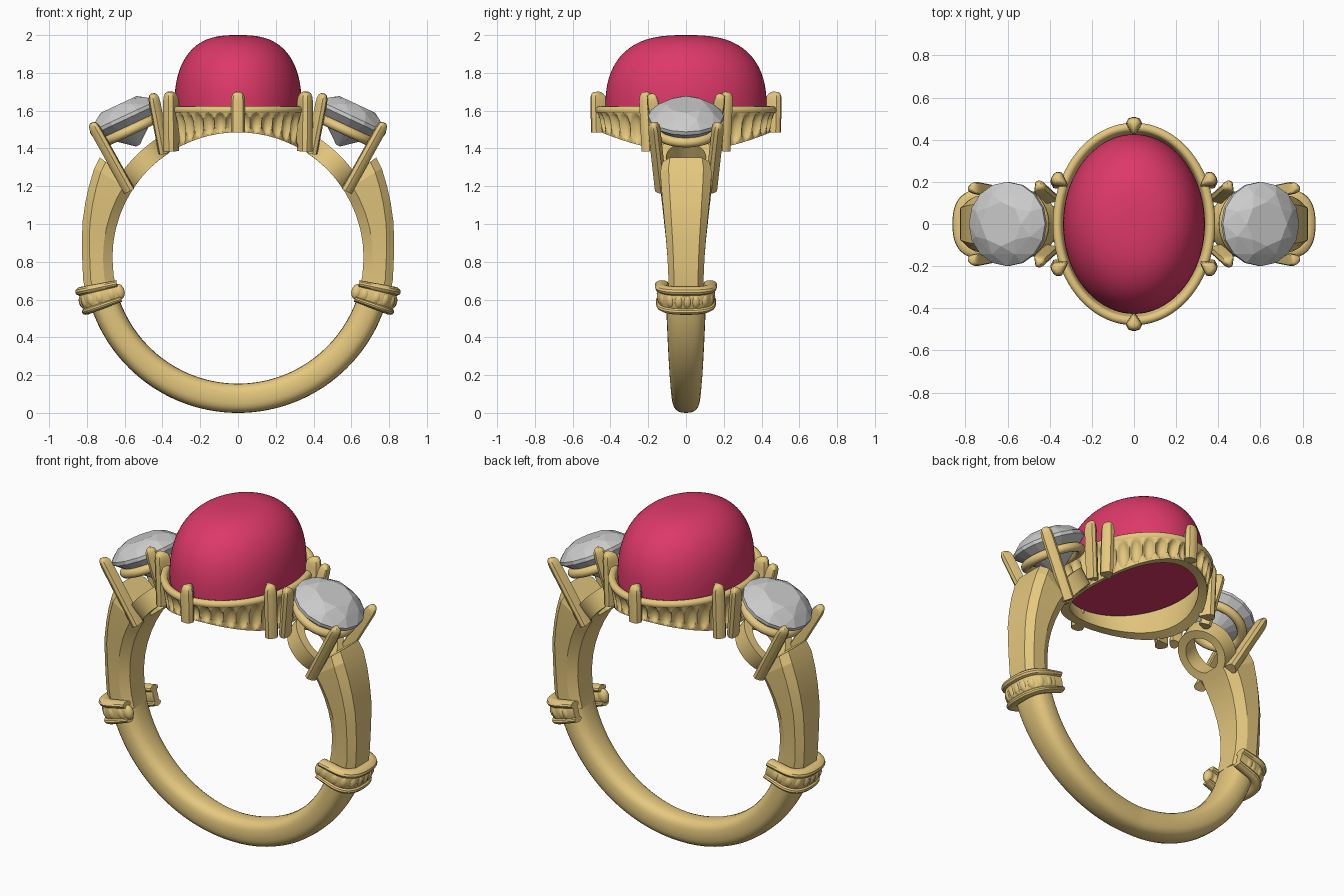
import bpy, bmesh
from math import sin, cos, pi, radians, sqrt, atan2
from mathutils import Vector, Matrix

if "Cube" in bpy.data.objects:
    bpy.data.objects.remove(bpy.data.objects["Cube"])

CZ, RI = 0.82, 0.665          # finger hole centre height and radius


def material(name, col):
    m = bpy.data.materials.new(name)
    m.diffuse_color = (*col, 1)
    m.use_nodes = True
    m.node_tree.nodes["Principled BSDF"].inputs["Base Color"].default_value = m.diffuse_color
    return m


GOLD = material("gold", (0.79, 0.58, 0.21))
RUBY = material("ruby", (0.72, 0.04, 0.14))


def finish(name, bm, mat=None, mirror="", smooth=35):
    bmesh.ops.recalc_face_normals(bm, faces=bm.faces)
    me = bpy.data.meshes.new(name)
    bm.to_mesh(me)
    bm.free()
    ob = bpy.data.objects.new(name, me)
    bpy.context.collection.objects.link(ob)
    if mat:
        me.materials.append(mat)
    if mirror:
        md = ob.modifiers.new("mirror", 'MIRROR')
        md.use_axis = ("X" in mirror, "Y" in mirror, False)
        md.use_mirror_merge = False
    if smooth:
        bpy.ops.object.select_all(action='DESELECT')
        bpy.context.view_layer.objects.active = ob
        ob.select_set(True)
        bpy.ops.object.shade_smooth_by_angle(angle=radians(smooth))
    return ob


def loft(bm, sections, cyclic=False):
    """Skin a list of closed sections; cap the ends unless cyclic."""
    rows = [[bm.verts.new(p) for p in s] for s in sections]
    n = len(rows[0])
    for a, b in zip(rows, rows[1:] + rows[:1] if cyclic else rows[1:]):
        for i in range(n):
            bm.faces.new((a[i], a[(i + 1) % n], b[(i + 1) % n], b[i]))
    if not cyclic:
        bm.faces.new(rows[0])
        bm.faces.new(rows[-1])


def polar(deg, r, y):
    """Point around the finger hole; 0 degrees = +x, 90 = up."""
    a = radians(deg)
    return Vector((r * cos(a), y, CZ + r * sin(a)))


def spow(v, e):
    return abs(v) ** e * (1 if v >= 0 else -1)


# Lower band: rounded section, slimmer at the bottom
secs = []
for i in range(65):
    d = -164 + 148 * i / 64
    w = 0.07 + 0.035 * min(1, abs(d + 90) / 70)
    ts = [2 * pi * k / 24 for k in range(24)]
    secs.append([polar(d, 0.7425 + 0.0775 * spow(sin(t), 0.75), w * spow(cos(t), 0.75)) for t in ts])
bm = bmesh.new()
loft(bm, secs)
finish("lower_band", bm, GOLD)

# Upper shanks: faceted, flaring upwards
bm = bmesh.new()
secs = []
for d, ro, w in ((-16, 0.83, 0.09), (-8, 0.828, 0.093), (0, 0.825, 0.098), (7, 0.832, 0.105),
                 (13, 0.845, 0.113), (20, 0.86, 0.122), (26, 0.877, 0.13), (32, 0.897, 0.136), (36, 0.905, 0.125)):
    f = w * 0.68
    secs.append([polar(d, r, y) for r, y in ((RI, -f), (RI + 0.05, -w), (ro - 0.04, -w), (ro, -f),
                                            (ro, f), (ro - 0.04, w), (RI + 0.05, w), (RI, f))])
loft(bm, secs)
finish("upper_shank", bm, GOLD, "X", 12)

# Beaded collars: U-shaped, open towards the finger
def collar_pt(t, d, off=0.0):
    return polar(d, 0.74 + (0.105 + off) * spow(sin(t), 0.75), (0.128 + off) * spow(cos(t), 0.75))


def collar_path(n):
    """Straight leg, curved front, straight leg as (radius, y) pairs."""
    pts = [(0.655 + 0.085 * i / 4, 0.128) for i in range(4)]
    arc = [(0.74 + 0.105 * spow(sin(pi * k / n), 0.75), 0.128 * spow(cos(pi * k / n), 0.75)) for k in range(n + 1)]
    return pts + arc + [(r, -y) for r, y in reversed(pts)]


def collar_tube(bm, deg, rad_w, rad_t):
    path = [Vector(p) for p in collar_path(32)]
    secs = []
    for i, p in enumerate(path):
        tan = path[min(i + 1, len(path) - 1)] - path[max(i - 1, 0)]
        nor = Vector((tan.y, -tan.x)).normalized()
        sec = []
        for k in range(12):
            q = p + nor * rad_w * cos(2 * pi * k / 12)
            sec.append(polar(deg + rad_t * sin(2 * pi * k / 12) / 0.0133, q.x, q.y))
        secs.append(sec)
    loft(bm, secs)


bm = bmesh.new()
collar_tube(bm, -15.5, 0.022, 0.06)
collar_tube(bm, -12, 0.036, 0.022)
collar_tube(bm, -19.3, 0.03, 0.018)
finish("collar_rims", bm, GOLD, "X")

bm = bmesh.new()
path = [Vector(p) for p in collar_path(160)]
dist, step = 0.0, 0.045
for a, b in zip(path, path[1:]):
    dist += (b - a).length
    if dist >= step:
        dist -= step
        m = (Matrix.Translation(polar(-15.8, b.x, b.y)) @ Matrix.Rotation(radians(15.8), 4, 'Y')
             @ Matrix.Diagonal((0.03, 0.027, 0.042, 1)))
        bmesh.ops.create_uvsphere(bm, u_segments=12, v_segments=8, radius=1, matrix=m)
finish("collar_beads", bm, GOLD, "X")

# Cabochon: oval dome with a flattened top and flat base
bm = bmesh.new()
prof = [(0.98, 1.57), (1.0, 1.6)]
prof += [(cos(a) ** 0.72, 1.62 + 0.38 * sin(a) ** 0.85) for a in [pi / 2 * k / 24 for k in range(24)]]
prof += [(0.06, 2.0)]
loft(bm, [[(0.337 * s * cos(2 * pi * k / 72), 0.427 * s * sin(2 * pi * k / 72), z) for k in range(72)] for s, z in prof])
finish("centre_cabochon", bm, RUBY)

# Gallery: oval wall with scooped ovals, underside following the finger hole
bm = bmesh.new()
secs = []
N = 432
for j in range(N):
    t = 2 * pi * j / N
    u = ((j % 12) - 6) / 5.6
    base = CZ + sqrt(RI ** 2 - (0.35 * cos(t)) ** 2)
    sec = []
    for k in range(15):                       # outer wall, bottom to top
        v = k / 14
        dip = 0.028 * max(0, 1 - u * u - ((v - 0.5) / 0.44) ** 2) ** 0.6
        off = 0.025 * v - dip
        sec.append(((0.352 + off) * cos(t), (0.447 + off) * sin(t), base + (1.595 - base) * v))
    for k in range(9):                        # rounded rim
        a = -pi / 4 + 1.25 * pi * k / 8
        off = 0.022 * cos(a)
        sec.append(((0.364 + off) * cos(t), (0.459 + off) * sin(t), 1.602 + 0.022 * sin(a)))
    sec.append((0.335 * cos(t), 0.425 * sin(t), 1.56))
    sec.append((0.305 * cos(t), 0.395 * sin(t), CZ + sqrt(RI ** 2 - (0.305 * cos(t)) ** 2)))
    secs.append(sec)
loft(bm, secs, True)
finish("gallery", bm, GOLD)


def prong(bm, base, top, inward, w, d):
    """Rod with a flat back and a blunt inward point, domed at the top."""
    base, top = Vector(base), Vector(top)
    ax = (top - base).normalized()
    inn = Vector(inward)
    inn = (inn - ax * inn.dot(ax)).normalized()
    side = ax.cross(inn)
    shape = ((-0.7, -0.45), (-0.25, -0.55), (0.25, -0.55), (0.7, -0.45), (1, -0.05), (0.85, 0.2), (0.12, 1),
             (-0.12, 1), (-0.85, 0.2), (-1, -0.05))
    L = (top - base).length
    secs = []
    for h, s in ((0, 1), (L - 0.05, 1), (L - 0.025, 0.9), (L - 0.008, 0.68), (L, 0.35)):
        secs.append([base + ax * h + side * x * w * s + inn * y * d * s for x, y in shape])
    loft(bm, secs)


# Six prongs of the centre stone
bm = bmesh.new()
prong(bm, (0.36, 0.2, 1.385), (0.362, 0.215, 1.70), (-0.9, -0.6, 0), 0.037, 0.055)
finish("centre_corner_prong", bm, GOLD, "XY", 40)
bm = bmesh.new()
prong(bm, (0, 0.472, 1.485), (0, 0.478, 1.70), (0, -1, 0), 0.038, 0.055)
finish("centre_end_prong", bm, GOLD, "Y", 40)

# Side stones: round brilliant cut, tilted outwards
TILT = Matrix.Translation((0.6, 0, 1.565)) @ Matrix.Rotation(radians(25), 4, 'Y')


def ring(n, r, z, rot=0.0):
    return [TILT @ Vector((r * cos(2 * pi * (k + rot) / n), r * sin(2 * pi * (k + rot) / n), z)) for k in range(n)]


bm = bmesh.new()
for pts in (ring(8, 0.105, 0.075), ring(8, 0.155, 0.05, 0.5), ring(16, 0.2, 0.008),
            ring(16, 0.2, -0.012), ring(8, 0.1, -0.085, 0.5), ring(8, 0.012, -0.165)):
    for p in pts:
        bm.verts.new(p)
bmesh.ops.convex_hull(bm, input=bm.verts)
finish("side_stone", bm, None, "X", 0)

# Side baskets: seat ring, foot ring shaped to the finger, four prongs
bm = bmesh.new()
secs = []
for j in range(48):
    t = 2 * pi * j / 48
    secs.append([TILT @ Vector(((0.155 + 0.026 * cos(a)) * cos(t), (0.155 + 0.026 * cos(a)) * sin(t),
                                -0.075 + 0.026 * sin(a))) for a in [2 * pi * k / 12 for k in range(12)]])
loft(bm, secs, True)
finish("side_seat_ring", bm, GOLD, "X")

bm = bmesh.new()
secs = []
for j in range(48):
    t = 2 * pi * j / 48
    secs.append([polar(44 + r * cos(t) / 0.0122, h, r * sin(t))
                 for r, h in ((0.155, RI), (0.155, 0.765), (0.105, 0.765), (0.105, RI))])
loft(bm, secs, True)
finish("side_foot_ring", bm, GOLD, "X")

bm = bmesh.new()
prong(bm, (0.575, 0.135, 1.175), (0.775, 0.175, 1.535), (-0.6, -0.75, 0.25), 0.034, 0.042)
prong(bm, (0.39, 0.13, 1.375), (0.45, 0.185, 1.69), (0.6, -0.75, -0.25), 0.034, 0.042)
finish("side_prongs", bm, GOLD, "XY", 40)
